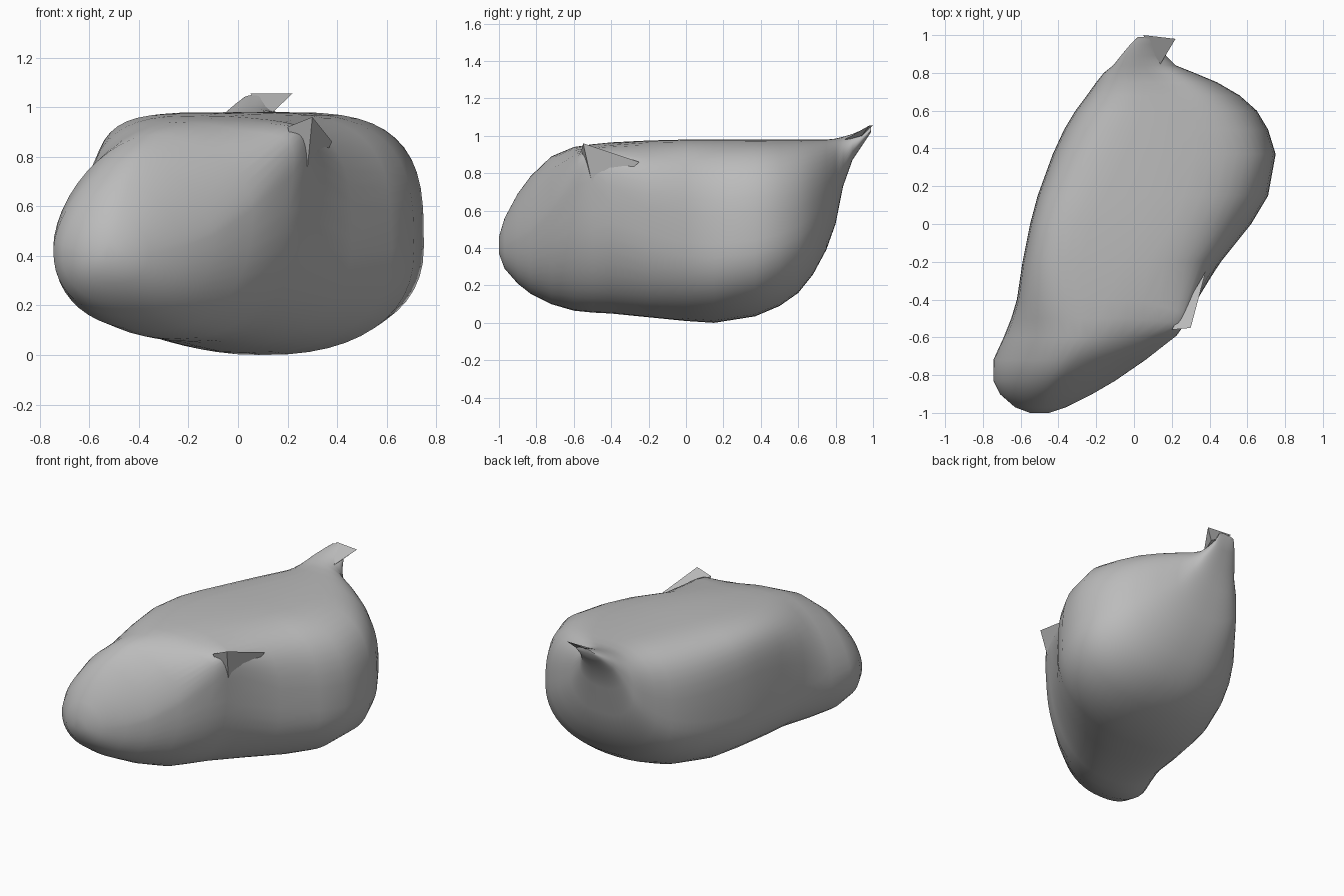
import bpy, bmesh
from math import cos, sin, tau, exp
from mathutils import Vector

cube = bpy.data.objects.get("Cube")
if cube:
    bpy.data.objects.remove(cube)

grey = bpy.data.materials.new("plain grey")
grey.use_nodes = True
colour = (0.5, 0.5, 0.5, 1)
grey.diffuse_color = colour
grey.node_tree.nodes["Principled BSDF"].inputs["Base Color"].default_value = colour


def add_object(name, bm):
    mesh = bpy.data.meshes.new(name)
    bmesh.ops.recalc_face_normals(bm, faces=bm.faces)
    bm.to_mesh(mesh)
    bm.free()
    mesh.materials.append(grey)
    obj = bpy.data.objects.new(name, mesh)
    bpy.context.collection.objects.link(obj)
    return obj


def add_fold(name, corners):
    # Small four-cornered fold of skin
    bm = bmesh.new()
    v = [bm.verts.new(p) for p in corners]
    for a, b, c in ((0, 1, 2), (0, 2, 3), (0, 3, 1), (1, 3, 2)):
        bm.faces.new((v[a], v[b], v[c]))
    add_object(name, bm)


# Body cross-sections: y, x min, x max, z min, z max,
# squareness of the upper -x and upper +x corners
SECTIONS = [
    (-1.0, -.55, -.45, .37, .46, 2, 2),
    (-.97, -.63, -.36, .29, .56, 1.9, 1.9),
    (-.9, -.71, -.22, .21, .69, 1.7, 1.7),
    (-.83, -.745, -.1, .155, .785, 1.65, 1.65),
    (-.72, -.745, .06, .1, .89, 1.7, 1.75),
    (-.6, -.69, .21, .065, .94, 1.95, 2),
    (-.5, -.65, .27, .055, .955, 2.5, 2.4),
    (-.4, -.62, .33, .05, .965, 3.2, 2.7),
    (-.2, -.59, .46, .03, .975, 4.5, 3.1),
    (0, -.55, .62, .01, .98, 5, 3.2),
    (.15, -.51, .71, 0, .98, 4.7, 3.1),
    (.37, -.43, .75, .035, .98, 4, 3.2),
    (.5, -.37, .71, .09, .98, 3.6, 2.9),
    (.6, -.31, .65, .16, .98, 3.3, 2.7),
    (.68, -.25, .56, .26, .98, 3, 2.5),
    (.75, -.2, .44, .39, .98, 2.8, 2.4),
    (.8, -.16, .32, .53, .985, 2.6, 2.3),
    (.84, -.11, .22, .73, .995, 2.4, 2.2),
    (.89, -.07, .17, .87, 1.01, 2.2, 2.2),
    (.95, -.02, .14, .96, 1.035, 2, 2),
    (.99, .02, .14, 1.02, 1.05, 2, 2),
]
SIDES = 48


def power(value, n):
    return (1 if value >= 0 else -1) * abs(value) ** (2 / n)


def ring(bm, y, x0, x1, z0, z1, left, right):
    # The +x side is widest higher up near the pinched corner
    swell = .3 * exp(-((y + .55) / .25) ** 2)
    verts = []
    for i in range(SIDES):
        c, s = cos(tau * i / SIDES), sin(tau * i / SIDES)
        mid = z0 + (z1 - z0) * (.43 + (swell if c > 0 else 0))
        n, height = 2.3, mid - z0
        if s > 0:
            n, height = (right if c > 0 else left), z1 - mid
        x = (x0 + x1) / 2 + (x1 - x0) / 2 * power(c, n)
        verts.append(bm.verts.new((x, y, mid + height * power(s, n))))
    return verts


# Lofted body running from the blunt nose to the pinched spout
bm = bmesh.new()
rings = [ring(bm, *s) for s in SECTIONS]
for a, b in zip(rings, rings[1:]):
    for i in range(SIDES):
        j = (i + 1) % SIDES
        bm.faces.new((a[i], a[j], b[j], b[i]))
bm.faces.new(rings[0])
bm.faces.new(rings[-1])

# Pinched corner on the upper edge
tip = Vector((.3, -.55, .955))
for v in bm.verts:
    weight = max(0, 1 - (v.co - tip).length / .34) ** 1.1
    v.co = v.co.lerp(tip, weight)
body = add_object("body", bm)

# Folds at the pinched corner and beside the spout
add_fold("corner_fold", [(.3, -.55, .96), (.2, -.56, .92), (.38, -.25, .86), (.27, -.48, .65)])
add_fold("spout_flap", [(.05, 1, 1.055), (.22, .98, 1.055), (.16, .94, 1.0), (.13, .83, .97)])

# Smooth shading on the body only
bpy.ops.object.select_all(action='DESELECT')
body.select_set(True)
bpy.context.view_layer.objects.active = body
bpy.ops.object.shade_smooth_by_angle(angle=1.0)
